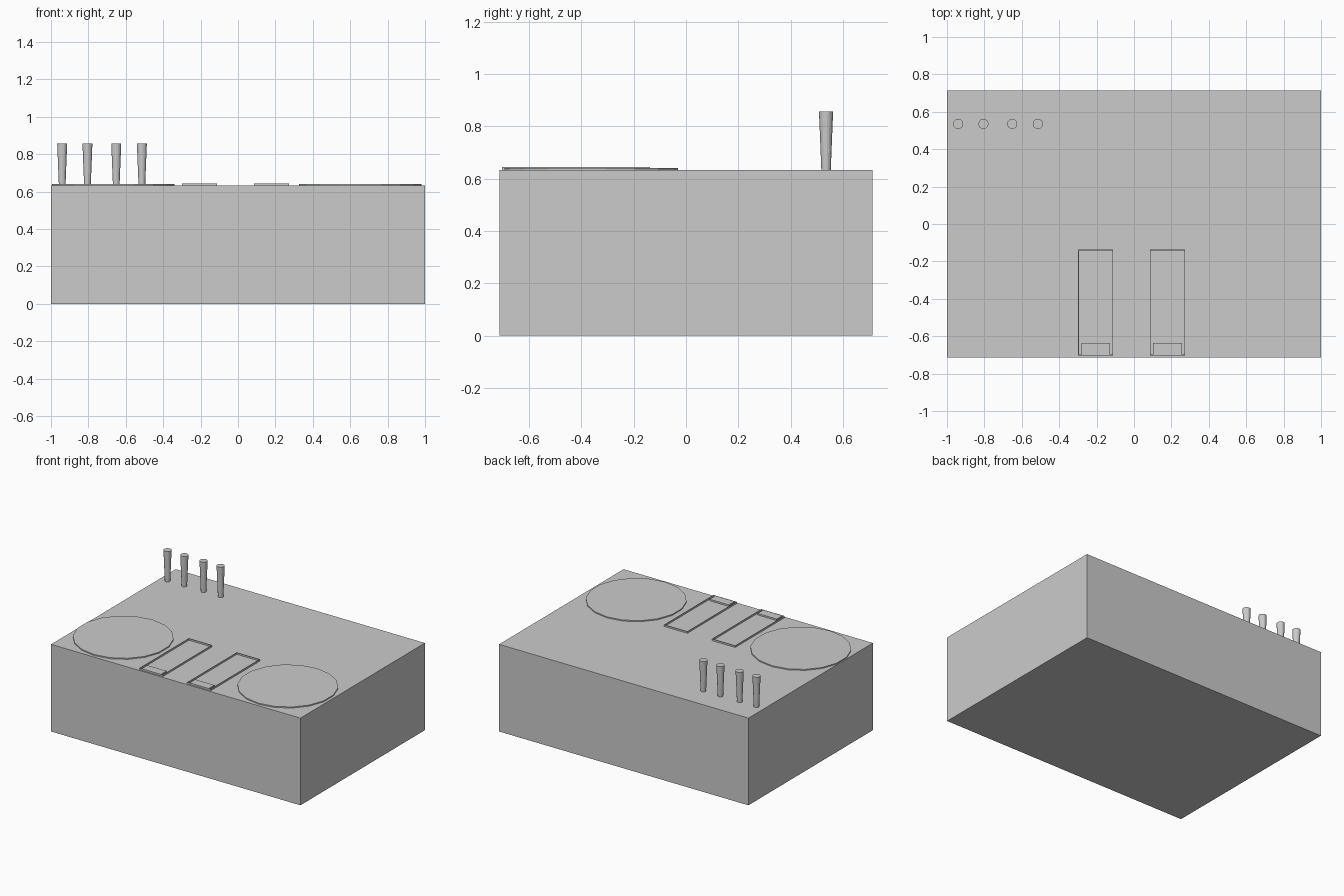
import bpy
import bmesh
from mathutils import Matrix, Vector

if "Cube" in bpy.data.objects:
    bpy.data.objects.remove(bpy.data.objects["Cube"])

TOP = 0.632  # height of the deck surface


def finish(name, bm):
    mesh = bpy.data.meshes.new(name)
    bm.to_mesh(mesh)
    bm.free()
    obj = bpy.data.objects.new(name, mesh)
    bpy.context.collection.objects.link(obj)
    return obj


def add_box(bm, lo, hi):
    lo, hi = Vector(lo), Vector(hi)
    m = Matrix.Translation((lo + hi) / 2) @ Matrix.Diagonal((*(hi - lo), 1))
    bmesh.ops.create_cube(bm, size=1, matrix=m)


def box(name, lo, hi):
    bm = bmesh.new()
    add_box(bm, lo, hi)
    return finish(name, bm)


def cone(name, x, y, z0, z1, r0, r1, sides=18):
    bm = bmesh.new()
    bmesh.ops.create_cone(bm, cap_ends=True, segments=sides, radius1=r0, radius2=r1,
                          depth=z1 - z0, matrix=Matrix.Translation((x, y, (z0 + z1) / 2)))
    return finish(name, bm)


def frame(name, x0, x1, y0, y1, z0, z1, t):
    bm = bmesh.new()
    add_box(bm, (x0, y0, z0), (x0 + t, y1, z1))
    add_box(bm, (x1 - t, y0, z0), (x1, y1, z1))
    add_box(bm, (x0 + t, y0, z0), (x1 - t, y0 + t, z1))
    add_box(bm, (x0 + t, y1 - t, z0), (x1 - t, y1, z1))
    return finish(name, bm)


# Main body
box("body", (-1, -0.713, 0), (1, 0.713, TOP))

# Two flat round pads
for side, x in (("left", -0.667), ("right", 0.653)):
    cone(f"{side}_disc", x, -0.362, TOP, TOP + 0.008, 0.332, 0.332)

# Two thin slider frames, each with a flat slider at the front
for side, x in (("left", -0.205), ("right", 0.179)):
    frame(f"{side}_slider_frame", x - 0.094, x + 0.094, -0.703, -0.137,
          TOP, TOP + 0.012, 0.004)
    box(f"{side}_slider", (x - 0.077, -0.699, TOP), (x + 0.077, -0.636, TOP + 0.011))

# Row of tapered pegs at the back
for i, x in enumerate((-0.94, -0.805, -0.651, -0.514)):
    cone(f"peg_{i + 1}", x, 0.535, TOP, 0.856, 0.018, 0.027)
